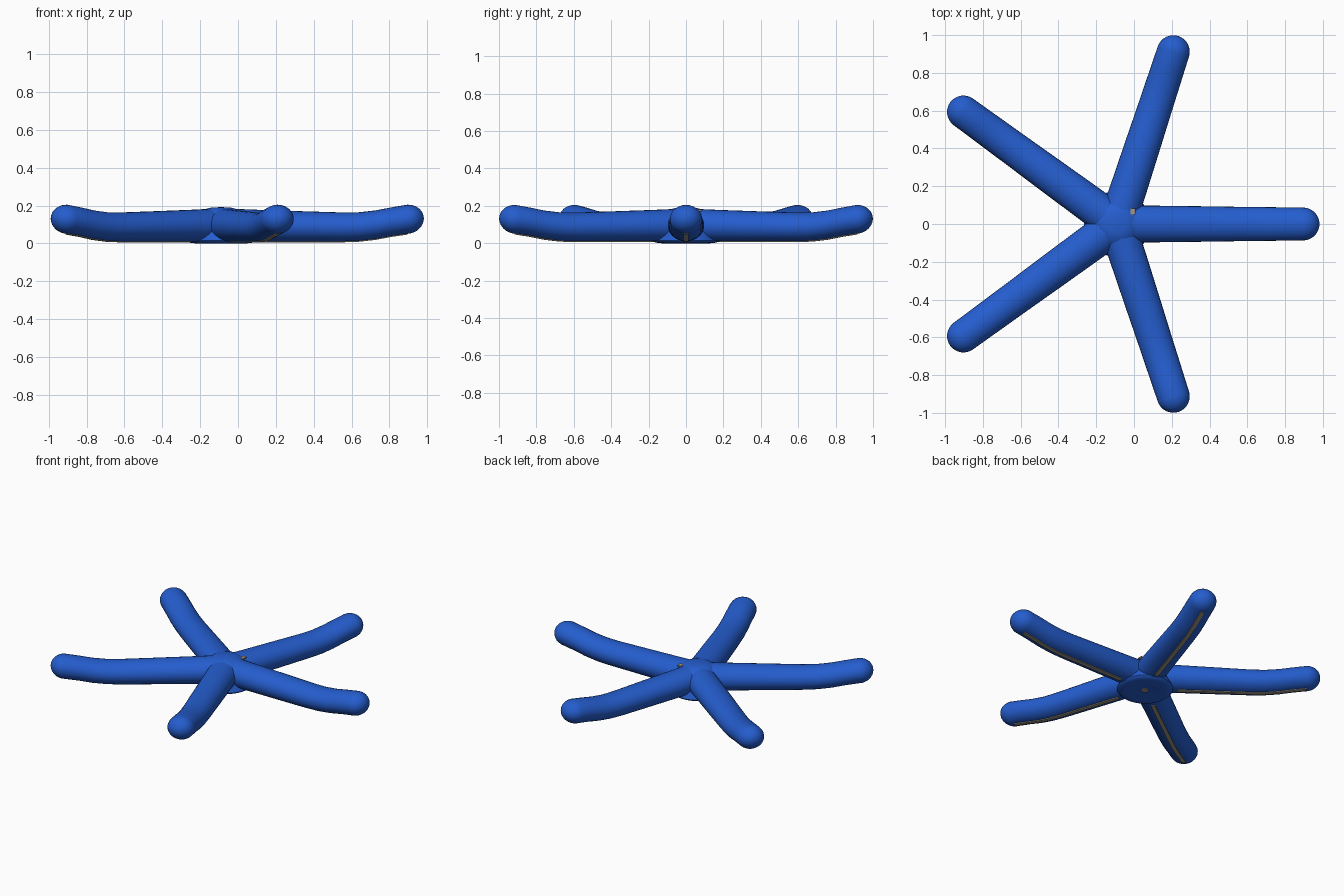
import bpy, bmesh, math
from mathutils import Vector

cube = bpy.data.objects.get("Cube")
if cube:
    bpy.data.objects.remove(cube, do_unlink=True)

CENTRE = Vector((-0.09, 0, 0))
# Distance along the arm (0 to 1), centre height, half width, half height
ARM = [(0.0, 0.098, 0.098, 0.088), (0.2, 0.094, 0.097, 0.084), (0.45, 0.09, 0.094, 0.08),
       (0.65, 0.087, 0.091, 0.077), (0.74, 0.089, 0.09, 0.076), (0.83, 0.099, 0.089, 0.076),
       (0.91, 0.114, 0.088, 0.076), (1.0, 0.128, 0.087, 0.077)]


def material(name, rgb):
    m = bpy.data.materials.new(name)
    m.use_nodes = True
    m.diffuse_color = (*rgb, 1)
    m.node_tree.nodes["Principled BSDF"].inputs["Base Color"].default_value = (*rgb, 1)
    return m


blue = material("sea_blue", (0.018, 0.11, 0.62))
beige = material("sandy_grey", (0.36, 0.31, 0.24))


def loft(name, rings, mat, angle=60):
    """Skin a list of equal rings of points and cap both ends."""
    bm = bmesh.new()
    loops = [[bm.verts.new(p) for p in ring] for ring in rings]
    n = len(loops[0])
    for a, b in zip(loops, loops[1:]):
        for i in range(n):
            j = (i + 1) % n
            bm.faces.new((a[i], a[j], b[j], b[i]))
    bm.faces.new(loops[0])
    bm.faces.new(loops[-1])
    bmesh.ops.recalc_face_normals(bm, faces=bm.faces)
    mesh = bpy.data.meshes.new(name)
    bm.to_mesh(mesh)
    bm.free()
    mesh.materials.append(mat)
    obj = bpy.data.objects.new(name, mesh)
    bpy.context.collection.objects.link(obj)
    bpy.ops.object.select_all(action="DESELECT")
    obj.select_set(True)
    bpy.context.view_layer.objects.active = obj
    bpy.ops.object.shade_smooth_by_angle(angle=math.radians(angle))
    return obj


def oval(centre, across, up, w, h, n=28):
    return [centre + across * (w * math.cos(t)) + up * (h * math.sin(t))
            for t in (2 * math.pi * i / n for i in range(n))]


def build_arm(name, tip):
    tip = Vector(tip)
    along = (tip - CENTRE).normalized()
    across = Vector((-along.y, along.x, 0))
    up = Vector((0, 0, 1))
    reach = (tip - CENTRE).length
    rings = [oval(CENTRE + along * (reach * d) + up * z, across, up, w, h)
             for d, z, w, h in ARM]
    # Rounded end
    d, z, w, h = ARM[-1]
    for k in range(1, 9):
        t = math.pi / 2 * min(k / 8, 0.98)
        rings.append(oval(tip + along * (w * math.sin(t)) + up * (z + 0.004 * math.sin(t)),
                          across, up, w * math.cos(t), h * math.cos(t)))
    loft(name, rings, blue)
    # Groove strip along the underside
    strip = []
    for d, z, w, h in ARM[1:]:
        c = CENTRE + along * (reach * d) + up * (z - h)
        strip.append([c + across * s + up * e for s, e in
                      ((-0.013, 0.003), (0.013, 0.003), (0.013, -0.004), (-0.013, -0.004))])
    loft(name + "_groove", strip, beige, 30)


# Arms
build_arm("left_arm", (0.895, 0, 0))
for side, s in (("back", 1), ("front", -1)):
    build_arm(side + "_arm", (0.208, 0.912 * s, 0))
    build_arm(side + "_right_arm", (-0.903, 0.593 * s, 0))

# Central body, rounded above and hollowed below
X, Y, Z = Vector((1, 0, 0)), Vector((0, 1, 0)), Vector((0, 0, 1))
body = [(0.005, 0.192), (0.05, 0.19), (0.09, 0.18), (0.125, 0.15), (0.145, 0.1),
        (0.16, 0.05), (0.175, 0.015), (0.165, 0.004), (0.13, 0.0), (0.07, 0.004), (0.005, 0.008)]
loft("body", [oval(CENTRE + Z * z, X, Y, r, r, 40) for r, z in body], blue)

# Mouth plate underneath and small spot on top
loft("mouth", [oval(CENTRE + Z * z, X, Y, 0.022, 0.022, 10) for z in (0.001, 0.009)], beige, 30)
spot = Vector((-0.005, 0.065, 0))
loft("top_spot", [[spot + Vector((x * 0.013, y * 0.016, z)) for x, y in
                   ((-1, -1), (1, -1), (1, 1), (-1, 1))] for z in (0.171, 0.18)], beige, 30)
